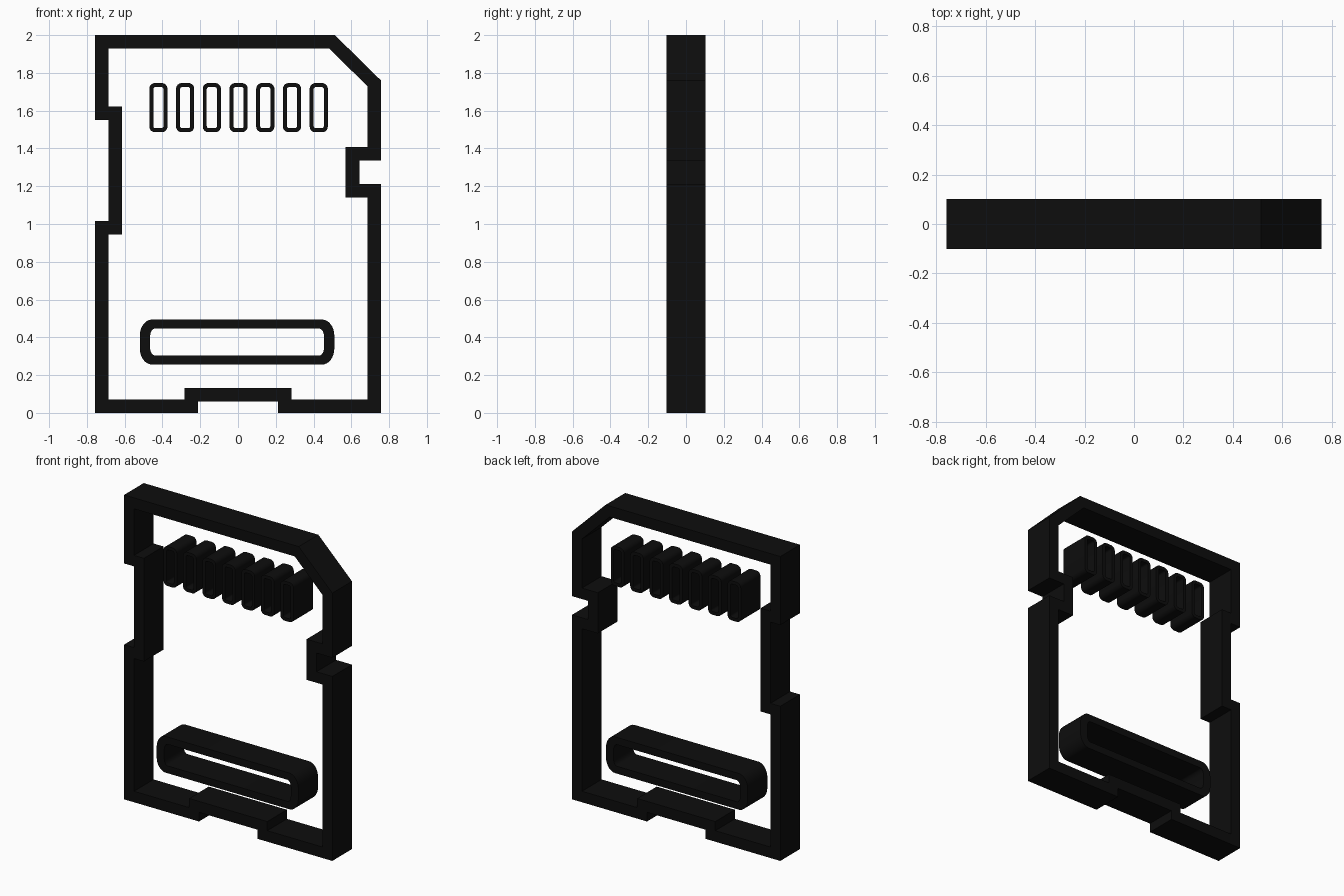
import bpy, bmesh
from math import sin, cos, pi, radians
from mathutils import Vector

cube = bpy.data.objects.get("Cube")
if cube:
    bpy.data.objects.remove(cube, do_unlink=True)

HALF_DEPTH = 0.102
WALL = 0.072

black = bpy.data.materials.new("matte black")
black.use_nodes = True
colour = (0.004, 0.004, 0.004, 1)
black.diffuse_color = colour
black.node_tree.nodes["Principled BSDF"].inputs["Base Color"].default_value = colour


def inset(path, width):
    """Mitred inward offset of a counter-clockwise outline."""
    result = []
    for i, p in enumerate(path):
        a = (p - path[i - 1]).normalized()
        b = (path[(i + 1) % len(path)] - p).normalized()
        n1, n2 = Vector((-a.y, a.x)), Vector((-b.y, b.x))
        result.append(p + (n1 + n2) * width / (1 + n1.dot(n2)))
    return result


def rounded(cx, cz, half_w, half_h, rx, rz, steps=8):
    """Rounded rectangle outline with elliptical corners."""
    points = []
    for k, (sx, sz) in enumerate(((1, 1), (-1, 1), (-1, -1), (1, -1))):
        for s in range(steps + 1):
            t = (k + s / steps) * pi / 2
            points.append(Vector((cx + sx * (half_w - rx) + rx * cos(t),
                                  cz + sz * (half_h - rz) + rz * sin(t))))
    return points


def ring(name, outer, inner):
    """Closed hollow wall between two matching outlines, run front to back."""
    bm = bmesh.new()
    loops = [[bm.verts.new((p.x, y, p.y)) for p in line]
             for line, y in ((outer, -HALF_DEPTH), (outer, HALF_DEPTH),
                             (inner, HALF_DEPTH), (inner, -HALF_DEPTH))]
    n = len(outer)
    for k in range(4):
        a, b = loops[k], loops[(k + 1) % 4]
        for i in range(n):
            j = (i + 1) % n
            bm.faces.new((a[i], a[j], b[j], b[i]))
    bmesh.ops.recalc_face_normals(bm, faces=bm.faces)
    mesh = bpy.data.meshes.new(name)
    bm.to_mesh(mesh)
    bm.free()
    mesh.materials.append(black)
    obj = bpy.data.objects.new(name, mesh)
    bpy.context.collection.objects.link(obj)
    bpy.ops.object.select_all(action='DESELECT')
    obj.select_set(True)
    bpy.context.view_layer.objects.active = obj
    bpy.ops.object.shade_smooth_by_angle(angle=radians(30))
    return obj


# Card frame: clipped corner, side notches and bottom notch
outline = [Vector(p) for p in (
    (-0.757, 0), (-0.212, 0), (-0.212, 0.06), (0.212, 0.06), (0.212, 0),
    (0.757, 0), (0.757, 1.212), (0.642, 1.212), (0.642, 1.335), (0.757, 1.335),
    (0.757, 1.76), (0.513, 2), (-0.757, 2), (-0.757, 1.55),
    (-0.685, 1.55), (-0.685, 1.016), (-0.757, 1.016))]
ring("card_frame", outline, inset(outline, WALL))

# Row of hollow contacts
for i in range(7):
    x = 0.003 + (i - 3) * 0.1415
    ring(f"contact_{i + 1}",
         rounded(x, 1.616, 0.048, 0.13, 0.03, 0.03),
         rounded(x, 1.616, 0.027, 0.109, 0.012, 0.012))

# Wide label slot near the bottom
ring("label_slot",
     rounded(-0.005, 0.375, 0.515, 0.119, 0.065, 0.085),
     rounded(-0.005, 0.375, 0.46, 0.071, 0.025, 0.04))
